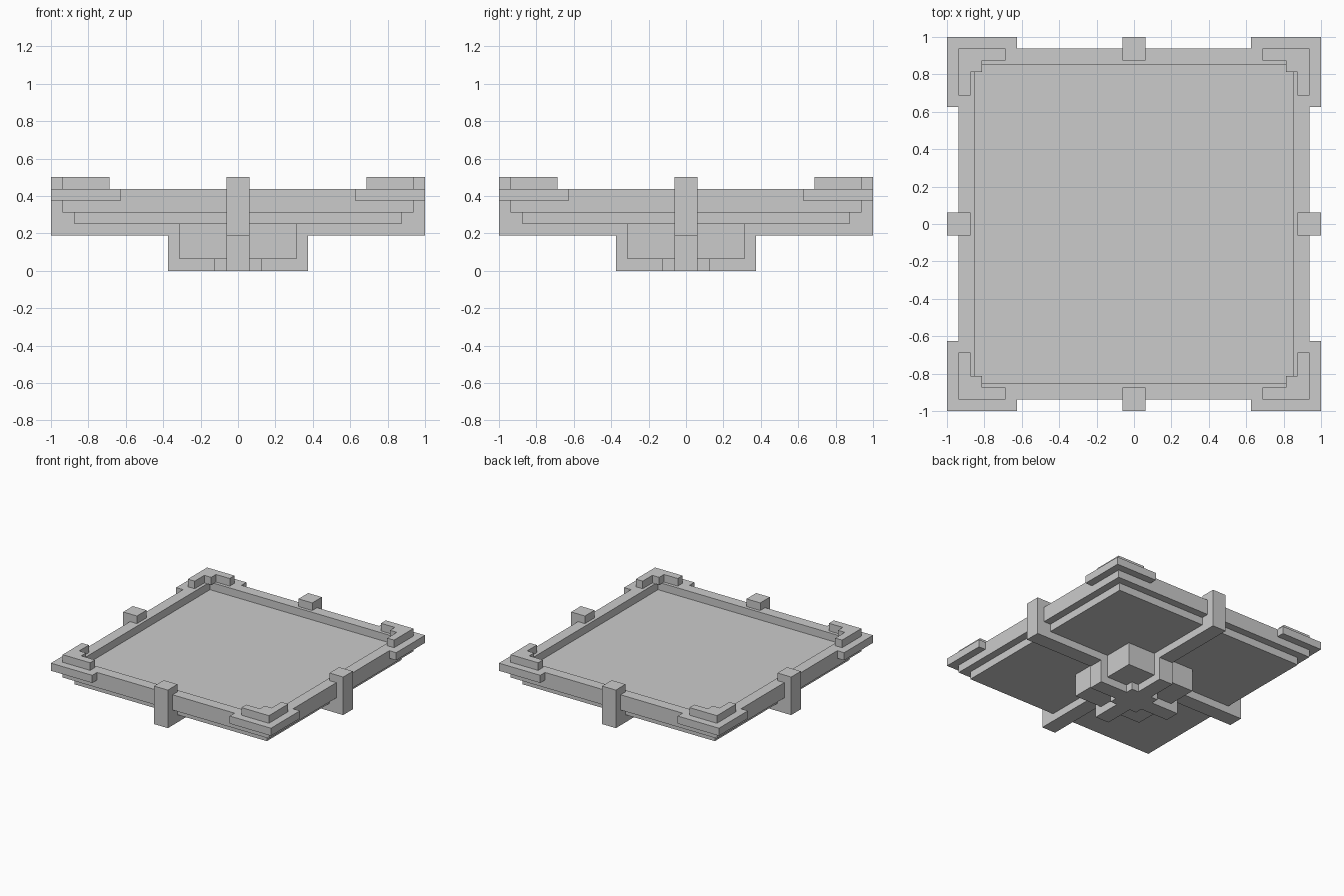
import bpy, bmesh
from mathutils import Matrix
from math import pi

if "Cube" in bpy.data.objects:
    bpy.data.objects.remove(bpy.data.objects["Cube"])

U = 1 / 16  # the model sits on a grid of sixteenths


def finish(name, bm):
    bmesh.ops.recalc_face_normals(bm, faces=bm.faces[:])
    mesh = bpy.data.meshes.new(name)
    bm.to_mesh(mesh)
    bm.free()
    obj = bpy.data.objects.new(name, mesh)
    bpy.context.collection.objects.link(obj)
    return obj


def prism(name, points, z0, z1, quarter=0):
    """Extrude an outline (grid units), turned by quarter turns about z."""
    bm = bmesh.new()
    face = bm.faces.new([bm.verts.new((x * U, y * U, z0 * U)) for x, y in points])
    ext = bmesh.ops.extrude_face_region(bm, geom=[face])
    top = [v for v in ext["geom"] if isinstance(v, bmesh.types.BMVert)]
    bmesh.ops.translate(bm, verts=top, vec=(0, 0, (z1 - z0) * U))
    bm.transform(Matrix.Rotation(quarter * pi / 2, 4, 'Z'))
    return finish(name, bm)


def box(name, x0, x1, y0, y1, z0, z1, quarter=0):
    return prism(name, [(x0, y0), (x1, y0), (x1, y1), (x0, y1)], z0, z1, quarter)


# Tray: square slab with a shallow recess in the top
tray = box("tray", -15, 15, -15, 15, 5, 7)
bm = bmesh.new()
bm.from_mesh(tray.data)
bm.normal_update()
top = max(bm.faces, key=lambda f: f.calc_center_median().z)
bmesh.ops.inset_region(bm, faces=[top], thickness=2 * U)
ext = bmesh.ops.extrude_discrete_faces(bm, faces=[top])
bmesh.ops.translate(bm, verts=ext["faces"][0].verts[:], vec=(0, 0, -U))
bm.to_mesh(tray.data)
bm.free()

# Stepped underside and central pedestal
box("tray_underside", -14, 14, -14, 14, 4, 5)
box("pedestal_block", -5, 5, -5, 5, 1, 4)
box("pedestal_foot_centre", -2, 2, -2, 2, 0, 1)

# Parts repeated on each side and corner
for q in range(4):
    box(f"support_beam_{q}", 5, 14, -1, 1, 3, 4, q)
    box(f"side_post_{q}", 14, 16, -1, 1, 3, 8, q)
    box(f"pedestal_foot_{q}", 2, 5, -1, 1, 0, 1, q)
    box(f"pedestal_leg_{q}", 5, 6, -1, 1, 0, 3, q)
    box(f"pedestal_beam_end_{q}", 5, 6, -1, 1, 3, 4, q)
    prism(f"corner_trim_{q}",
          [(10, 15), (15, 15), (15, 10), (16, 10), (16, 16), (10, 16)], 6, 7, q)
    prism(f"corner_cap_{q}",
          [(11, 14), (13, 14), (13, 13), (14, 13), (14, 11),
           (15, 11), (15, 15), (11, 15)], 7, 8, q)
